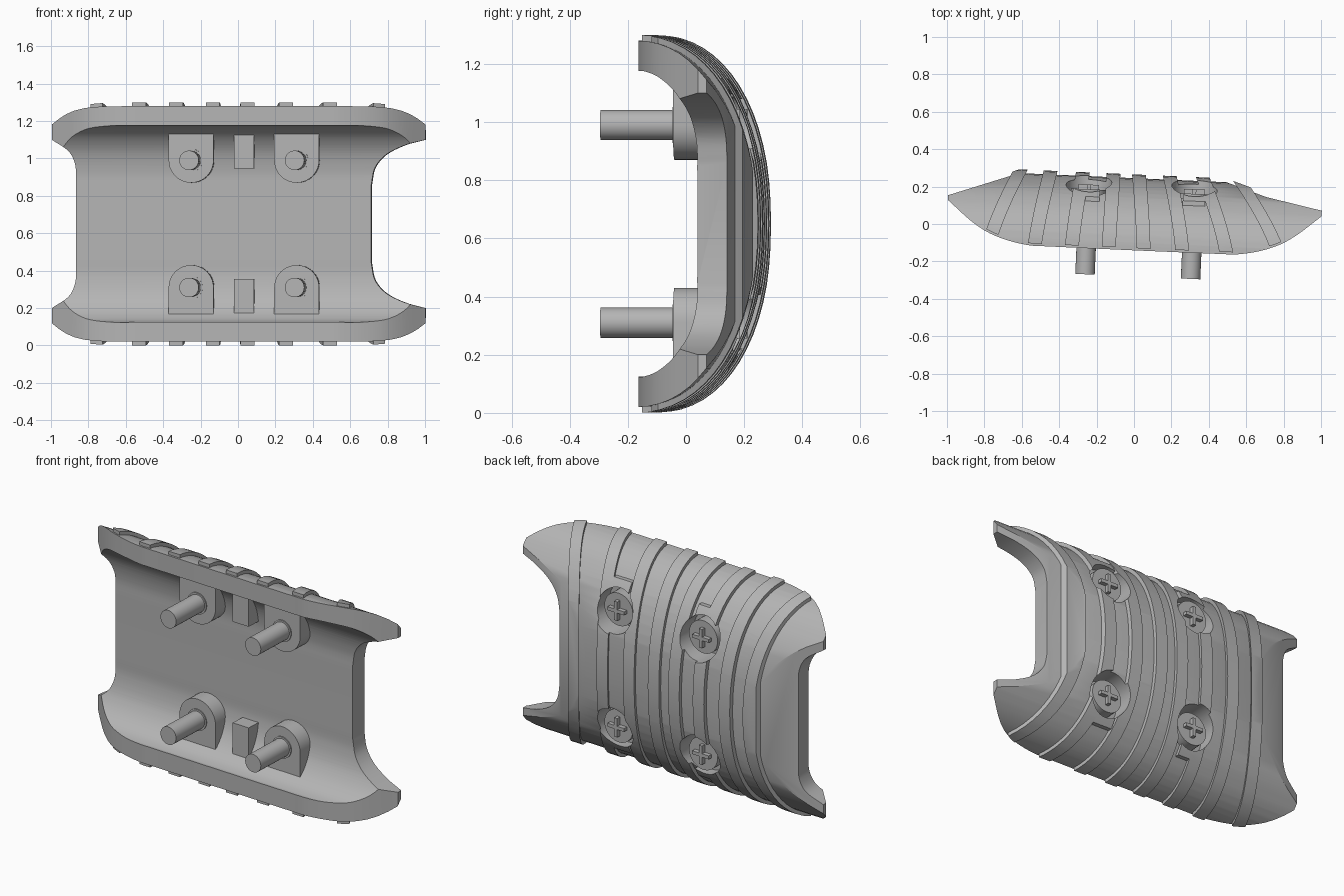
import bpy, bmesh, math
from mathutils import Matrix, Vector

cube = bpy.data.objects.get("Cube")
if cube:
    bpy.data.objects.remove(cube)

grey = bpy.data.materials.new("plain_grey")
grey.use_nodes = True
colour = (0.46, 0.46, 0.46, 1)
grey.diffuse_color = colour
grey.node_tree.nodes["Principled BSDF"].inputs["Base Color"].default_value = colour

MID = 0.65      # mid height
TILT = -0.044   # whole model is turned slightly about z


def spline(points, steps=6):
    """Smooth open curve through 2D points."""
    p = [Vector(q) for q in points]
    p = [2 * p[0] - p[1]] + p + [2 * p[-1] - p[-2]]
    out = []
    for a, b, c, d in zip(p, p[1:], p[2:], p[3:]):
        for i in range(steps):
            t = i / steps
            out.append(0.5 * (2 * b + (c - a) * t + (2 * a - 5 * b + 4 * c - d) * t * t
                              + (3 * b - a - 3 * c + d) * t ** 3))
    return [tuple(v) for v in out + [p[-2]]]


def add_object(name, bm):
    bmesh.ops.recalc_face_normals(bm, faces=bm.faces)
    mesh = bpy.data.meshes.new(name)
    bm.to_mesh(mesh)
    bm.free()
    mesh.materials.append(grey)
    ob = bpy.data.objects.new(name, mesh)
    bpy.context.collection.objects.link(ob)
    return ob


def prisms(name, outlines, axis, lo, hi):
    """Extrude 2D outlines along an axis; the outline uses the other two axes in order."""
    bm = bmesh.new()
    for outline in outlines:
        def place(p, h):
            co = list(p)
            co.insert("xyz".index(axis), h)
            return bm.verts.new(co)
        a = [place(p, lo) for p in outline]
        b = [place(p, hi) for p in outline]
        bm.faces.new(a)
        bm.faces.new(b)
        for i in range(len(a)):
            j = (i + 1) % len(a)
            bm.faces.new((a[i], a[j], b[j], b[i]))
    return add_object(name, bm)


def circle(x, z, r, n=40):
    return [(x + r * math.cos(math.tau * i / n), z + r * math.sin(math.tau * i / n))
            for i in range(n)]


def box(x, z, w, h):
    return [(x - w, z - h), (x + w, z - h), (x + w, z + h), (x - w, z + h)]


def boolean(ob, tool, operation, keep=False):
    mod = ob.modifiers.new("cut", "BOOLEAN")
    mod.operation, mod.object, mod.solver = operation, tool, "EXACT"
    graph = bpy.context.evaluated_depsgraph_get()
    graph.update()
    mesh = bpy.data.meshes.new_from_object(ob.evaluated_get(graph))
    ob.modifiers.clear()
    ob.data = mesh
    if not keep:
        bpy.data.objects.remove(tool)


def mirrored(upper):
    """Close an upper half outline by mirroring it about mid height."""
    return upper + [(a, 2 * MID - z) for a, z in reversed(upper) if abs(z - MID) > 1e-4]


def shell(name, grow, inset):
    # C-shaped section: outer superellipse and hollow front
    outer = []
    for i in range(33):
        t = math.pi * (i / 32 - 0.5)
        c, s = max(math.cos(t), 0), math.sin(t)
        outer.append((-0.145 + (0.39 + grow) * c ** 0.91,
                      MID + (0.63 + grow) * math.copysign(abs(s) ** 0.91, s)))
    half = spline([(-0.145, 1.175), (-0.115, 1.175), (-0.06, 1.155), (0, 1.105),
                   (0.045, 1.03), (0.068, 0.93), (0.07, 0.83)])
    half = [(y + inset, z + inset) for y, z in half]
    hollow = half + [(y, 2 * MID - z) for y, z in reversed(half)]
    ob = prisms(name, [outer + hollow], "x", -1.1, 1.1)
    # plan outline: curved front, chamfered back ends
    front = spline([(-1, 0.085), (-0.86, -0.03), (-0.74, -0.095), (-0.58, -0.135),
                    (-0.4, -0.14), (0.4, -0.14), (0.58, -0.135), (0.74, -0.095),
                    (0.86, -0.03), (1, 0.085)])
    front = [(x, y + inset) for x, y in front]
    back = [(1, 0.115), (0.7, 0.175), (0.49, 0.243), (0.4, 0.27),
            (-0.56, 0.27), (-0.66, 0.232), (-1, 0.11)]
    back = [(x, y + grow) for x, y in back]
    boolean(ob, prisms("plan", [front + back], "z", -0.2, 1.5), "INTERSECT")
    # front outline: rounded corners and a notch in each end
    left = spline([(-0.87, 0.9), (-0.875, 0.97), (-0.91, 1.04), (-1, 1.1)])
    top = spline([(-1, 1.2 + grow), (-0.9, 1.25 + grow), (-0.75, 1.285 + grow)])
    top += [(-x, z) for x, z in reversed(top)]
    right = spline([(1, 1.1), (0.89, 1.07), (0.79, 1.02), (0.73, 0.95), (0.71, 0.86)])
    boolean(ob, prisms("face", [mirrored(left + top + right)], "y", -0.6, 0.6), "INTERSECT")
    return ob


body = shell("body", 0, 0)
rib_shell = shell("ribs", 0.02, 0.012)
collars = rib_shell.copy()
collars.data = rib_shell.data.copy()
collars.name = "hole_collars"
bpy.context.collection.objects.link(collars)

# Ribs: bands that lean toward the middle at the back
bands = []
for lip, rear in ((-0.78, -0.60), (-0.53, -0.45), (-0.33, -0.28), (-0.13, -0.12),
                  (0.06, 0.01), (0.27, 0.17), (0.51, 0.34), (0.80, 0.52)):
    path = [(lip + (rear - lip) * (i / 10) ** 1.4, -0.2 + 0.05 * i) for i in range(11)]
    bands.append([(x - 0.037, y) for x, y in path]
                 + [(x + 0.037, y) for x, y in reversed(path)])
boolean(rib_shell, prisms("bands", bands, "z", -0.2, 1.5), "INTERSECT")

spots = [(x, MID + s * 0.34, s) for x in (-0.25, 0.315) for s in (-1, 1)]
boolean(collars, prisms("tabs", [box(x, z + s * 0.08, 0.06, 0.08) for x, z, s in spots],
                        "y", 0.09, 0.5), "INTERSECT")

# Screw recesses through shell, ribs and collars
holes = prisms("recesses", [circle(x, z, 0.122) for x, z, s in spots], "y", 0.095, 0.6)
for ob in (body, rib_shell, collars):
    boolean(ob, holes, "DIFFERENCE", keep=True)
bpy.data.objects.remove(holes)

parts = [body, rib_shell, collars]
for x, z, s in spots:
    tag = ("left" if x > 0 else "right") + ("_top" if s > 0 else "_bottom")
    # Boss: half round toward the middle, square toward the lip
    boss = [(x + 0.12 * math.cos(math.pi * i / 20), z - s * 0.12 * math.sin(math.pi * i / 20))
            for i in range(21)]
    boss += [(x - 0.12, z + s * 0.145), (x + 0.12, z + s * 0.145)]
    parts += [
        prisms("boss_" + tag, [boss], "y", -0.026, 0.09),
        prisms("pin_collar_" + tag, [circle(x, z, 0.062)], "y", -0.032, 0),
        prisms("pin_" + tag, [circle(x, z, 0.052)], "y", -0.28, 0.05),
        prisms("screw_head_" + tag, [circle(x, z, 0.095)], "y", 0.08, 0.175),
        prisms("screw_cross_bar_" + tag, [box(x, z, 0.055, 0.01)], "y", 0.16, 0.2),
        prisms("screw_cross_post_" + tag, [box(x, z, 0.01, 0.055)], "y", 0.16, 0.2),
    ]

# Locating blocks between the bosses
for s, tag in ((1, "top"), (-1, "bottom")):
    parts.append(prisms("block_" + tag, [box(0.033, MID + s * 0.39, 0.053, 0.095)],
                        "y", -0.02, 0.09))

# Turn everything together, then smooth the curved faces
bpy.ops.object.select_all(action="DESELECT")
for ob in parts:
    ob.data.transform(Matrix.Rotation(TILT, 4, "Z"))
    ob.select_set(True)
bpy.context.view_layer.objects.active = body
bpy.ops.object.shade_smooth_by_angle(angle=math.radians(28))
